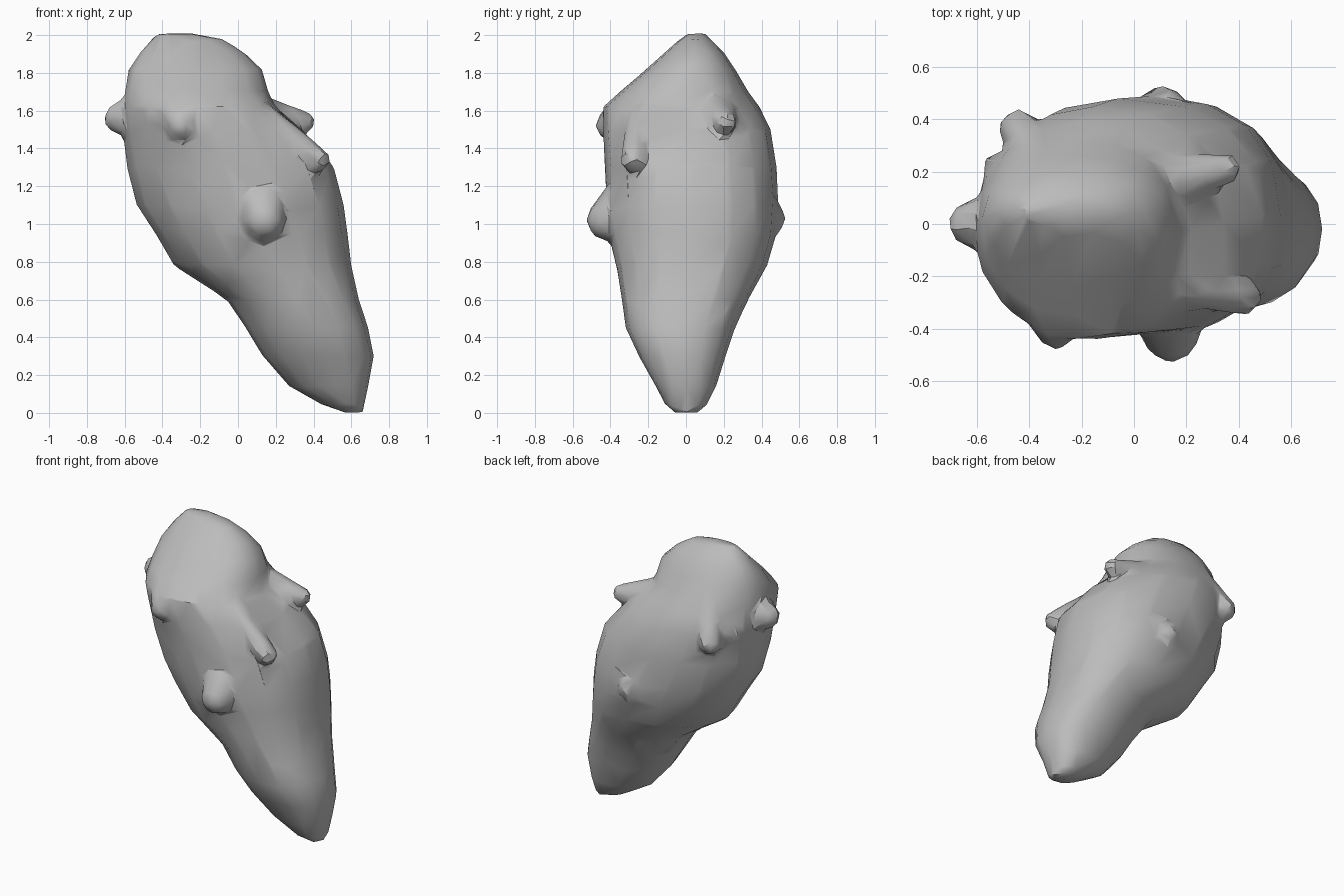
import bpy, bmesh, math
from mathutils import Vector, Matrix

cube = bpy.data.objects.get("Cube")
if cube:
    bpy.data.objects.remove(cube, do_unlink=True)

stone = bpy.data.materials.new("grey_stone")
stone.use_nodes = True
grey = (0.5, 0.5, 0.5, 1)
stone.diffuse_color = grey
stone.node_tree.nodes["Principled BSDF"].inputs["Base Color"].default_value = grey

# Levels: height, left x, right x, front y, back y, x of the widest place
LEVELS = [
    (0, .57, .66, -.06, .06, .62),
    (.04, .45, .67, -.11, .11, .58),
    (.14, .27, .69, -.16, .16, .52),
    (.3, .13, .72, -.25, .21, .47),
    (.45, .04, .69, -.32, .26, .4),
    (.6, -.06, .64, -.34, .33, .32),
    (.78, -.34, .6, -.37, .43, .18),
    (.95, -.44, .58, -.41, .48, .1),
    (1.1, -.54, .56, -.42, .49, .05),
    (1.3, -.59, .51, -.43, .48, -.06),
    (1.5, -.61, .34, -.44, .45, -.15),
    (1.62, -.61, .2, -.44, .39, -.22),
    (1.7, -.6, .16, -.35, .33, -.24),
    (1.82, -.58, .13, -.21, .26, -.24),
    (1.91, -.52, .03, -.11, .2, -.25),
    (1.98, -.46, -.08, -.03, .13, -.27),
    (2.01, -.42, -.24, .01, .1, -.33),
]

# Lumps: start, end, start radius, end radius
LUMPS = [
    ((-.5, 0, 1.57), (-.62, 0, 1.56), .13, .09),       # left knob
    ((-.3, -.35, 1.55), (-.3, -.4, 1.52), .11, .08),   # upper front knob
    ((.13, -.34, 1.1), (.14, -.42, 1.02), .13, .11),   # lower front knob
    ((.1, .36, 1.06), (.11, .43, 1.03), .14, .1),      # back knob
    ((-.32, .2, 1.74), (-.44, .36, 1.46), .09, .08),   # back left ridge
    ((.05, .15, 1.58), (.35, .21, 1.54), .13, .06),    # right horn
    ((.14, -.24, 1.56), (.42, -.28, 1.34), .08, .07),  # right front ridge
    ((-.5, .2, 1.5), (-.53, .22, 1.5), .07, .05),      # small left knob
]
SIDES = 16
BEADS = 7


def bow(value, power):
    return math.copysign(abs(value) ** power, value)


def add_body(bm):
    """Tapered loft, boxy on the right side and rounder on the left."""
    rings = []
    for z, left, right, front, back, mid in LEVELS:
        ring = []
        for i in range(SIDES):
            angle = math.tau * i / SIDES
            c, s = math.cos(angle), math.sin(angle)
            power = .85 if c > 0 else 1
            reach = right - mid if c > 0 else mid - left
            x = mid + bow(c, power) * reach
            y = (front + back) / 2 + bow(s, power) * (back - front) / 2
            ring.append(bm.verts.new((x, y, z)))
        rings.append(ring)
    for low, high in zip(rings, rings[1:]):
        for i in range(SIDES):
            j = (i + 1) % SIDES
            bm.faces.new((low[i], low[j], high[j], high[i]))
    bm.faces.new(list(reversed(rings[0])))
    bm.faces.new(rings[-1])


def add_lump(bm, start, end, start_radius, end_radius):
    """Row of overlapping balls, tapering from start to end."""
    for i in range(BEADS):
        t = i / (BEADS - 1)
        place = Vector(start).lerp(Vector(end), t)
        radius = start_radius + (end_radius - start_radius) * t
        bmesh.ops.create_icosphere(bm, subdivisions=2, radius=radius,
                                   matrix=Matrix.Translation(place))


bm = bmesh.new()
add_body(bm)
for lump in LUMPS:
    add_lump(bm, *lump)
mesh = bpy.data.meshes.new("rock_body")
bm.to_mesh(mesh)
bm.free()
rock = bpy.data.objects.new("rock_body", mesh)
bpy.context.collection.objects.link(rock)
mesh.materials.append(stone)

# Fuse the lumps into the body, soften the joints, then reduce to coarse facets
for other in bpy.context.selected_objects:
    other.select_set(False)
rock.select_set(True)
bpy.context.view_layer.objects.active = rock
fuse = rock.modifiers.new("fuse", "REMESH")
fuse.mode = "VOXEL"
fuse.voxel_size = .02
soften = rock.modifiers.new("soften", "SMOOTH")
soften.iterations = 6
facets = rock.modifiers.new("facets", "DECIMATE")
facets.ratio = .025
for name in [m.name for m in rock.modifiers]:
    bpy.ops.object.modifier_apply(modifier=name)
bpy.ops.object.shade_smooth_by_angle(angle=math.radians(30))
